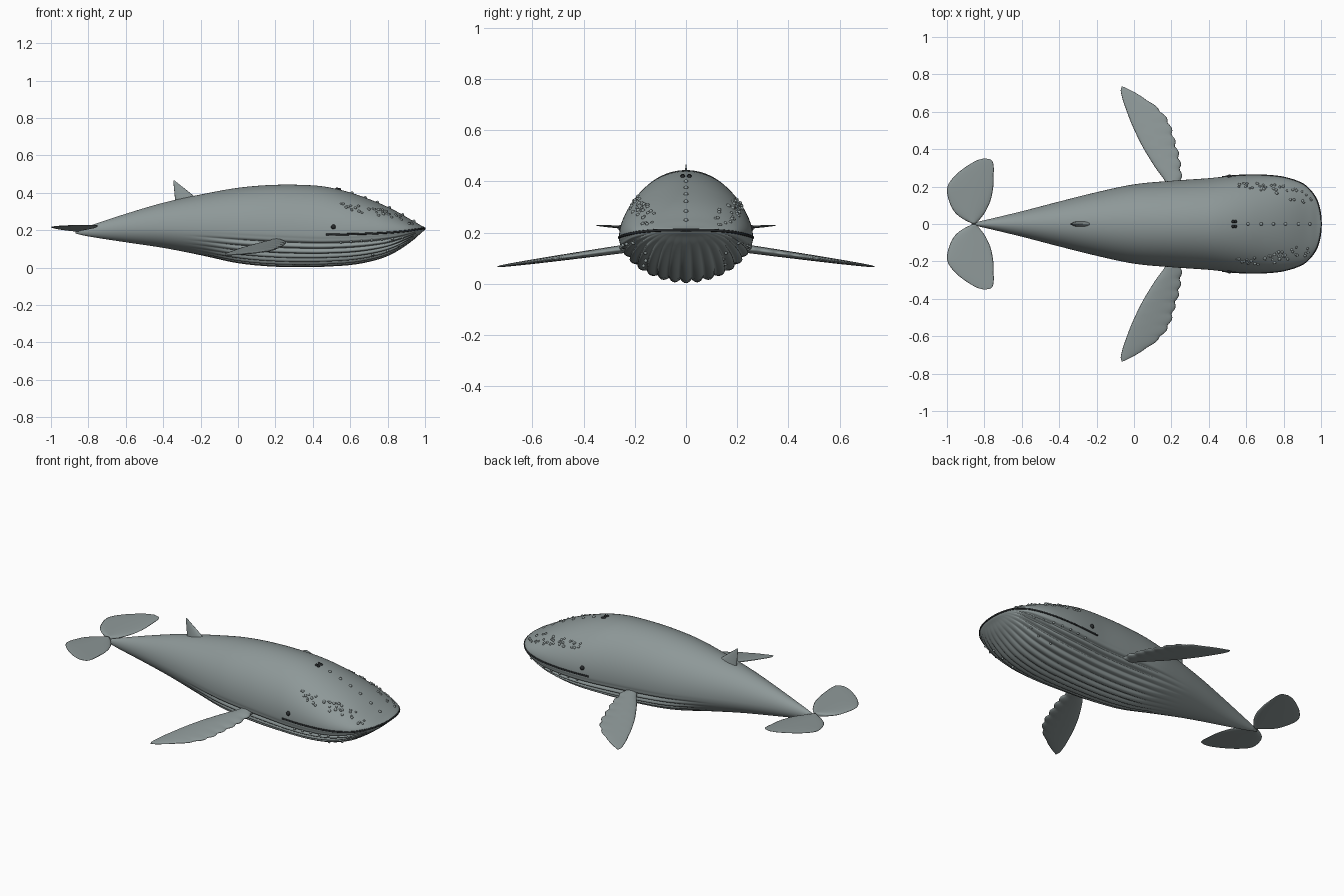
import bpy, bmesh, math, random
from mathutils import Vector, Matrix

cube = bpy.data.objects.get("Cube")
if cube:
    bpy.data.objects.remove(cube, do_unlink=True)
random.seed(4)


def material(name, rgb):
    m = bpy.data.materials.new(name)
    m.use_nodes = True
    m.diffuse_color = (*rgb, 1)
    b = m.node_tree.nodes["Principled BSDF"]
    b.inputs["Base Color"].default_value = (*rgb, 1)
    b.inputs["Roughness"].default_value = 0.6
    return m


GREY = material("slate grey skin", (0.27, 0.315, 0.315))
DARK = material("dark charcoal", (0.02, 0.023, 0.025))


def finish(bm, name, mat):
    bmesh.ops.recalc_face_normals(bm, faces=bm.faces)
    me = bpy.data.meshes.new(name)
    bm.to_mesh(me)
    bm.free()
    me.materials.append(mat)
    me.shade_smooth()
    ob = bpy.data.objects.new(name, me)
    bpy.context.collection.objects.link(ob)
    return ob


def loft(name, rings, mat):
    """Skin closed rings of points and cap both ends."""
    bm = bmesh.new()
    vs = [[bm.verts.new(p) for p in r] for r in rings]
    n = len(vs[0])
    for a, b in zip(vs, vs[1:]):
        for i in range(n):
            bm.faces.new((a[i], a[(i + 1) % n], b[(i + 1) % n], b[i]))
    bm.faces.new(vs[0])
    bm.faces.new(vs[-1])
    return finish(bm, name, mat)


def spline(xs, ys, x):
    """Smooth interpolation through rising xs."""
    n = len(xs)
    k = max(0, min(n - 2, sum(v <= x for v in xs) - 1))

    def slope(i):
        a, b = max(0, i - 1), min(n - 1, i + 1)
        return (ys[b] - ys[a]) / (xs[b] - xs[a])
    h = xs[k + 1] - xs[k]
    t = (x - xs[k]) / h
    return ((2*t**3 - 3*t*t + 1) * ys[k] + (t**3 - 2*t*t + t) * h * slope(k)
            + (3*t*t - 2*t**3) * ys[k + 1] + (t**3 - t*t) * h * slope(k + 1))


def ramp(a, b, x):
    t = max(0, min(1, (x - a) / (b - a)))
    return t * t * (3 - 2 * t)


# Body stations from nose to tail: x, half width, top, bottom, height of widest line
STATIONS = [
    (1.00, 0.004, 0.213, 0.207, 0.210), (0.98, 0.120, 0.225, 0.186, 0.208),
    (0.94, 0.182, 0.248, 0.150, 0.202), (0.90, 0.215, 0.271, 0.120, 0.196),
    (0.80, 0.249, 0.325, 0.062, 0.187), (0.70, 0.260, 0.367, 0.031, 0.182),
    (0.60, 0.261, 0.402, 0.014, 0.179), (0.50, 0.255, 0.427, 0.007, 0.177),
    (0.40, 0.245, 0.440, 0.003, 0.178), (0.20, 0.231, 0.443, 0.005, 0.187),
    (0.00, 0.212, 0.427, 0.024, 0.197), (-0.2, 0.170, 0.391, 0.067, 0.205),
    (-0.4, 0.120, 0.347, 0.106, 0.210), (-0.6, 0.068, 0.288, 0.136, 0.208),
    (-0.8, 0.020, 0.222, 0.167, 0.195), (-0.87, 0.004, 0.195, 0.183, 0.189)]
S = [math.sqrt(1 - st[0]) for st in STATIONS]
COLS = [[st[i] for st in STATIONS] for i in range(1, 5)]


def body_at(x):
    s = math.sqrt(max(0, 1 - x))
    return [spline(S, c, s) for c in COLS]


def skin(x, ang):
    """Point on the body; ang 0 is the +y side, 90 degrees the top, -90 the belly."""
    w, top, bot, mid = body_at(x)
    y, z = math.cos(ang), math.sin(ang)
    if z >= 0:
        return Vector((x, w * y, mid + (top - mid) * z))
    # Throat pleats: rounded ridges with sharp valleys, fading out to the tail and sides
    phi = ang + math.pi / 2
    fade = ramp(-0.3, 0.15, x) * (1 - ramp(0.88, 1.0, x)) * (1 - ramp(1.2, 1.5, abs(phi)))
    k = 1 - 0.08 * fade * (1 - abs(math.cos(16 * phi)))
    return Vector((x, w * y * k, mid + (mid - bot) * z * k))


LOW, UP = 128, 56
angles = [-math.pi + math.pi * i / LOW for i in range(LOW)] + [math.pi * i / UP for i in range(UP)]
rings = []
for i in range(91):
    s = S[-1] * i / 90
    x = 1 - s * s
    rings.append([skin(x, a) for a in angles])
loft("body", rings, GREY)


# Fins: lens-shaped sections from leading to trailing edge
def lens(lead, trail, thick, thick_dir, n=20):
    lead, trail, d = Vector(lead), Vector(trail), Vector(thick_dir)
    c, h = (lead + trail) / 2, (lead - trail) / 2
    return [c + h * math.cos(2 * math.pi * i / n) + d * thick * math.sin(2 * math.pi * i / n)
            for i in range(n)]


# y, leading x, trailing x
FLIPPER = [(0.17, 0.245, 0.19), (0.23, 0.245, 0.165), (0.30, 0.24, 0.115), (0.36, 0.232, 0.077),
           (0.42, 0.215, 0.042), (0.48, 0.198, 0.012), (0.54, 0.178, -0.015), (0.60, 0.137, -0.038),
           (0.65, 0.082, -0.056), (0.69, 0.025, -0.067), (0.715, -0.018, -0.071), (0.735, -0.06, -0.066)]
FLUKE = [(0.004, -0.845, -0.87), (0.03, -0.82, -0.92), (0.065, -0.795, -0.96), (0.12, -0.769, -0.988),
         (0.18, -0.755, -1.0), (0.22, -0.751, -0.988), (0.27, -0.75, -0.945), (0.305, -0.75, -0.90),
         (0.33, -0.755, -0.86), (0.344, -0.766, -0.83), (0.35, -0.79, -0.805)]


def side_fin(name, table, side, z_of, thick_of, bumps):
    ys, le, te = zip(*table)
    rings = []
    for i in range(71):
        f = i / 70
        y = ys[0] + (ys[-1] - ys[0]) * (1 - (1 - f) ** 1.5)
        lx, tx = spline(ys, le, y), spline(ys, te, y)
        # Knobbly leading edge
        lx += bumps * abs(math.sin(math.pi * (y - 0.23) / 0.062)) * (1 - ramp(0.6, 0.72, y))
        z = z_of(y)
        rings.append(lens((lx, side * y, z), (tx, side * y, z), thick_of(f), (0, 0, 1)))
    loft(name, rings, GREY)


for side, label in ((1, "left"), (-1, "right")):
    side_fin(label + "_flipper", FLIPPER, side, lambda y: 0.138 - 0.14 * (y - 0.23),
             lambda f: 0.016 * (1 - f) ** 0.8 + 0.0015, 0.014)
    side_fin(label + "_tail_fluke", FLUKE, side, lambda y: 0.205 + 0.065 * y,
             lambda f: 0.012 * (1 - f) + 0.001, 0)

# Dorsal fin, swept back to a point
fin = []
for i in range(13):
    f = i / 12
    fin.append(lens((-0.20 - 0.138 * f, 0, 0.355 + 0.11 * f), (-0.335 - 0.011 * f, 0, 0.345 + 0.12 * f),
                    0.017 * (1 - f) + 0.001, (0, 1, 0)))
loft("dorsal_fin", fin, GREY)

# Mouth line wrapped round the snout along the widest line
path = []
for i in range(81):
    t = i / 40 - 1
    x = 1 - 0.53 * t * t
    w, top, bot, mid = body_at(x)
    path.append(Vector((x, math.copysign(w, t) if t else 0, mid)))
tube = []
for i, p in enumerate(path):
    d = (path[min(80, i + 1)] - path[max(0, i - 1)]).normalized()
    out = d.cross(Vector((0, 0, 1))).normalized()
    tube.append([p + out * 0.004 * math.cos(a) + Vector((0, 0, 0.0055 * math.sin(a)))
                 for a in (2 * math.pi * k / 8 for k in range(8))])
loft("mouth_line", tube, DARK)


# Small beads set into the skin
def beads(name, spots, mat):
    bm = bmesh.new()
    for p, r in spots:
        bmesh.ops.create_icosphere(bm, subdivisions=2, radius=r, matrix=Matrix.Translation(p))
    finish(bm, name, mat)


def at_height(x, z, side):
    w, top, bot, mid = body_at(x)
    a = math.asin(max(-1, min(1, (z - mid) / ((top - mid) if z > mid else (mid - bot)))))
    return skin(x, a if side > 0 else math.pi - a)


beads("crown_tubercles", [(skin(x, math.pi / 2), 0.009)
                          for x in (0.61, 0.68, 0.745, 0.81, 0.88, 0.94)], GREY)
for side, label in ((1, "left"), (-1, "right")):
    head = []
    for i in range(24):
        x = random.uniform(0.55, 0.78)
        head.append((at_height(x, 0.33 - 0.16 * (x - 0.55) + random.uniform(-0.022, 0.015), side),
                     random.uniform(0.006, 0.009)))
    for i in range(14):
        x = random.uniform(0.79, 0.95)
        w, top, bot, mid = body_at(x)
        head.append((at_height(x, mid + (top - mid) * random.uniform(0.55, 0.85), side),
                     random.uniform(0.006, 0.008)))
    beads(label + "_head_tubercles", head, GREY)
    beads(label + "_jaw_tubercles",
          [(at_height(0.55 + 0.055 * i, 0.135 + 0.004 * i, side), 0.007) for i in range(7)]
          + [(at_height(x, z, side), 0.007) for x, z in ((0.72, 0.07), (0.80, 0.09), (0.86, 0.12))], GREY)
    beads(label + "_eye", [(at_height(0.51, 0.218, side), 0.013)], DARK)
    beads(label + "_blowhole", [(skin(x, math.pi / 2 - side * 0.05), 0.009)
                                for x in (0.53, 0.542)], DARK)
